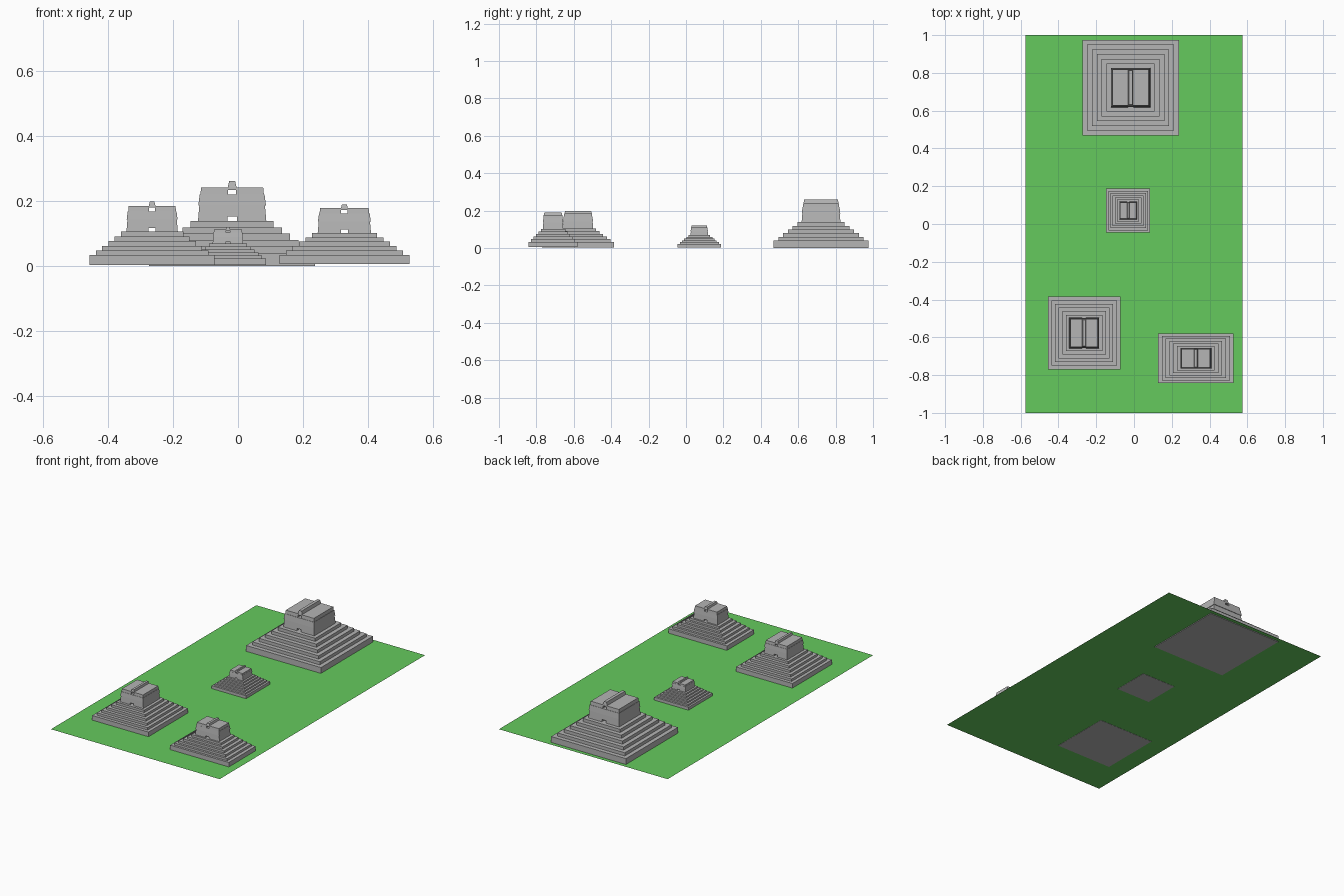
import bpy, bmesh

if "Cube" in bpy.data.objects:
    bpy.data.objects.remove(bpy.data.objects["Cube"])


def material(name, rgb):
    m = bpy.data.materials.new(name)
    m.diffuse_color = (*rgb, 1)
    m.use_nodes = True
    m.node_tree.nodes["Principled BSDF"].inputs["Base Color"].default_value = m.diffuse_color
    return m


green = material("grass green", (0.13, 0.59, 0.11))
stone = material("stone grey", (0.46, 0.46, 0.46))


def finish(name, bm, mat, loc):
    bmesh.ops.recalc_face_normals(bm, faces=bm.faces)
    me = bpy.data.meshes.new(name)
    bm.to_mesh(me)
    bm.free()
    me.materials.append(mat)
    ob = bpy.data.objects.new(name, me)
    ob.location = loc
    bpy.context.collection.objects.link(ob)


def stepped_base(name, loc, hx, hy, height):
    """Six terraces, each 10% narrower, as one closed solid."""
    bm = bmesh.new()
    tops = [height * (0.29 + 0.142 * i) for i in range(6)]
    rings, z = [], 0
    for i, top in enumerate(tops):
        s = 1 - 0.1 * i
        for level in (z, top):
            rings.append([bm.verts.new((sx * hx * s, sy * hy * s, level))
                          for sx, sy in ((-1, -1), (1, -1), (1, 1), (-1, 1))])
        z = top
    for a, b in zip(rings, rings[1:]):
        for k in range(4):
            n = (k + 1) % 4
            bm.faces.new((a[k], a[n], b[n], b[k]))
    bm.faces.new(rings[0])
    bm.faces.new(rings[-1])
    finish(name, bm, stone, loc)


def tier(name, loc, hx, hy, z0, z1, taper, notch=None):
    """Tapered block; an optional notch under it makes a passage along y."""
    prof = [(-hx, z0)]
    if notch:
        w, h = notch
        prof += [(-w, z0), (-w, z0 + h), (w, z0 + h), (w, z0)]
    prof += [(hx, z0), (hx - taper, z1), (-hx + taper, z1)]
    bm = bmesh.new()
    ends = []
    for side in (-1, 1):
        ends.append([bm.verts.new(
            (x, side * (hy - taper * (z - z0) / (z1 - z0)), z)) for x, z in prof])
        bm.faces.new(ends[-1])
    a, b = ends
    for k in range(len(prof)):
        n = (k + 1) % len(prof)
        bm.faces.new((a[k], a[n], b[n], b[k]))
    finish(name, bm, stone, loc)


def pyramid(name, loc, hx, hy, tx, ty, base, temple, comb):
    """Terraced base, three-tier temple with passages, and a roof comb."""
    stepped_base(name + "_terraces", loc, hx, hy, base)
    t = tx * 0.04
    z1, z2, z3 = base + temple * 0.47, base + temple * 0.79, base + temple
    door = (tx * 0.135, temple * 0.14)
    tier(name + "_temple_wall", loc, tx, ty, base, z1, t, door)
    tier(name + "_temple_frieze", loc, tx * 0.99, ty * 0.99, z1, z2, t)
    tier(name + "_temple_roof", loc, tx * 0.93, ty * 0.93, z2, z3, t * 0.5,
         (tx * 0.12, temple * 0.14))
    # roof comb running front to back
    tier(name + "_roof_comb", loc, tx * 0.13, ty * 0.9, z3, z3 + comb, tx * 0.04)


# lawn sheet
bm = bmesh.new()
bm.faces.new([bm.verts.new((x, y, 0)) for x, y in
              ((-0.575, -1), (0.575, -1), (0.575, 1), (-0.575, 1))])
me_loc = (0, 0, 0.004)
finish("lawn", bm, green, me_loc)

# four pyramids: location, base half sizes, temple half sizes, heights
pyramid("great_pyramid", (-0.018, 0.722, 0.0), 0.255, 0.253, 0.105, 0.104,
        0.138, 0.102, 0.020)
pyramid("small_pyramid", (-0.031, 0.071, 0.003), 0.117, 0.116, 0.047, 0.047,
        0.066, 0.042, 0.009)
pyramid("left_pyramid", (-0.264, -0.577, 0.003), 0.192, 0.192, 0.079, 0.081,
        0.102, 0.079, 0.013)
pyramid("right_pyramid", (0.327, -0.711, 0.006), 0.200, 0.131, 0.082, 0.055,
        0.095, 0.076, 0.012)
